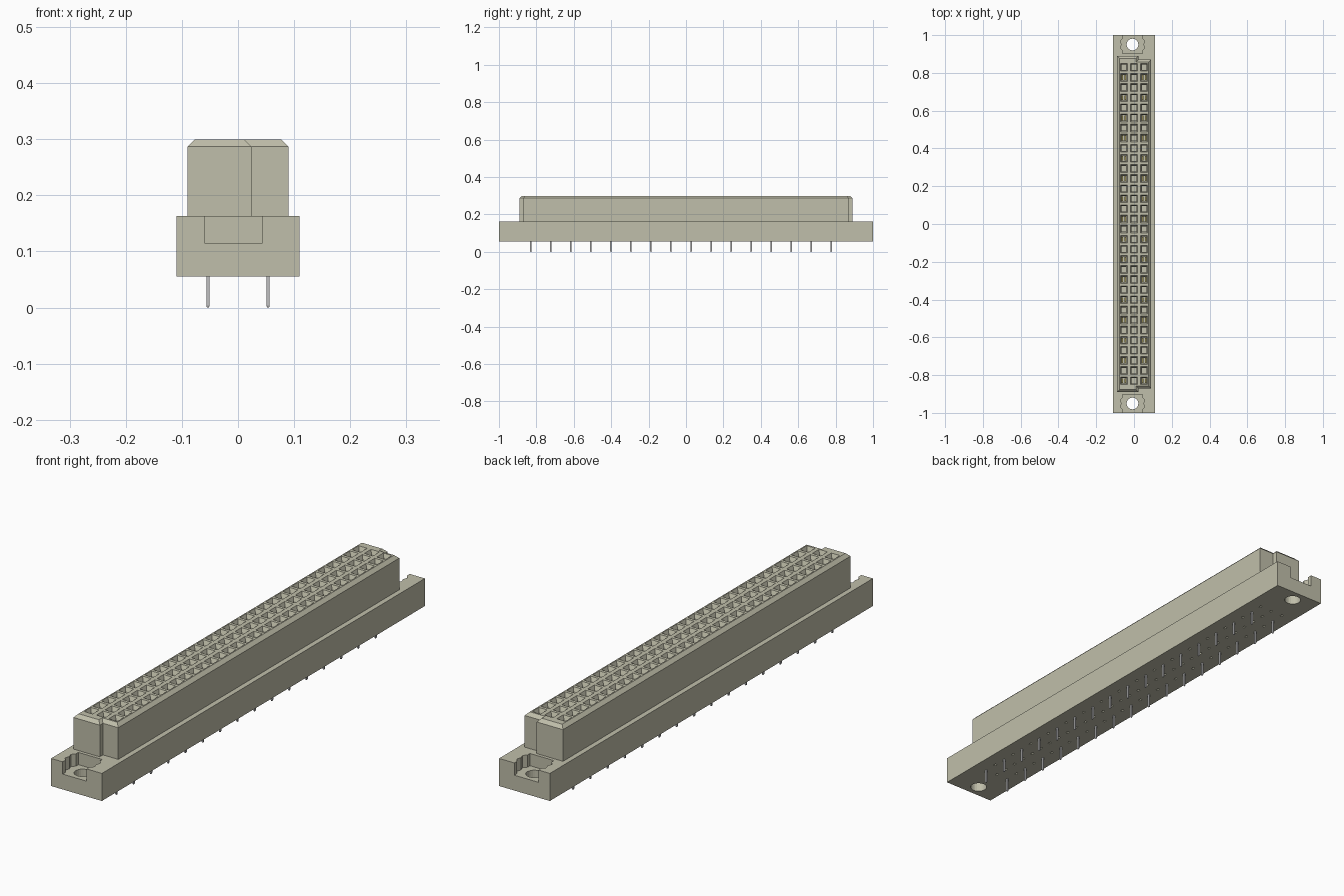
import bpy, bmesh, math
from mathutils import Vector

if "Cube" in bpy.data.objects:
    bpy.data.objects.remove(bpy.data.objects["Cube"])


def material(name, rgb, metallic=0.0):
    m = bpy.data.materials.new(name)
    m.use_nodes = True
    m.diffuse_color = (*rgb, 1)
    b = m.node_tree.nodes["Principled BSDF"]
    b.inputs["Base Color"].default_value = (*rgb, 1)
    b.inputs["Roughness"].default_value = 0.6
    return m


BEIGE = material("beige plastic", (0.53, 0.52, 0.405))
GOLD = material("dull gold", (0.45, 0.39, 0.13))
STEEL = material("pin grey", (0.52, 0.52, 0.53))


def finish(bm, name, mat):
    bmesh.ops.recalc_face_normals(bm, faces=bm.faces)
    me = bpy.data.meshes.new(name)
    bm.to_mesh(me)
    bm.free()
    me.materials.append(mat)
    ob = bpy.data.objects.new(name, me)
    bpy.context.collection.objects.link(ob)
    return ob


def loft(bm, sections):
    """Closed solid through (outline, z) sections with equal point counts."""
    rings = [[bm.verts.new((x, y, z)) for x, y in pts] for pts, z in sections]
    bm.faces.new(rings[0])
    bm.faces.new(rings[-1])
    n = len(rings[0])
    for a, b in zip(rings, rings[1:]):
        for i in range(n):
            j = (i + 1) % n
            bm.faces.new((a[i], a[j], b[j], b[i]))


def rect(cx, cy, hx, hy):
    return [(cx - hx, cy - hy), (cx + hx, cy - hy), (cx + hx, cy + hy), (cx - hx, cy + hy)]


def cut(ob, cutter):
    cutter.hide_render = True
    mod = ob.modifiers.new("cut", "BOOLEAN")
    mod.operation = "DIFFERENCE"
    mod.solver = "EXACT"
    mod.object = cutter
    bpy.context.view_layer.objects.active = ob
    bpy.ops.object.modifier_apply(modifier=mod.name)
    bpy.data.objects.remove(cutter)


BASE_Z, DECK_Z, TOP_Z = 0.055, 0.163, 0.30
PITCH = 0.0535
COLS = (-PITCH, 0, PITCH)
ROWS = [(r - 15.5) * PITCH for r in range(32)]


def has_contact(c, r):
    return c != 0 and r % 2 == 0


# Mounting base
bm = bmesh.new()
loft(bm, [(rect(0, 0, 0.11, 1), BASE_Z), (rect(0, 0, 0.11, 1), DECK_Z)])
base = finish(bm, "mounting_base", BEIGE)

# Open end pockets with a bulge for the nut
HOLE_X, HOLE_Y = -0.008, 0.95
half = [(0.052, 1.02), (0.052, 0.982), (0.064, 0.968), (0.058, 0.95),
        (0.064, 0.932), (0.052, 0.918), (0.052, 0.903)]
bm = bmesh.new()
for s in (-1, 1):
    outline = [(HOLE_X + x, s * y) for x, y in half]
    outline += [(HOLE_X - x, s * y) for x, y in reversed(half)]
    loft(bm, [(outline, 0.115), (outline, 0.2)])
cut(base, finish(bm, "pocket_cutter", BEIGE))

# Screw holes and small slots in the underside
bm = bmesh.new()
for s in (-1, 1):
    circle = [(HOLE_X + 0.031 * math.cos(a * math.pi / 12),
               s * HOLE_Y + 0.031 * math.sin(a * math.pi / 12)) for a in range(24)]
    loft(bm, [(circle, 0.0), (circle, 0.14)])
for c in COLS:
    for r, y in enumerate(ROWS):
        if not has_contact(c, r):
            slot = rect(c, y, 0.004, 0.006)
            loft(bm, [(slot, 0.04), (slot, 0.075)])
cut(base, finish(bm, "hole_cutter", BEIGE))


# Socket block with stepped ends and a chamfered top edge
def block_outline(d):
    right = [(0.09 - d, 0.87 - d), (0.024 - d, 0.87 - d),
             (0.024 - d, 0.89 - d), (-0.09 + d, 0.89 - d)]
    return right + [(x, -y) for x, y in reversed(right)]


bm = bmesh.new()
loft(bm, [(block_outline(0), DECK_Z), (block_outline(0), 0.287),
          (block_outline(0.013), TOP_Z)])
block = finish(bm, "socket_block", BEIGE)

# Tapered socket openings
bm = bmesh.new()
for c in COLS:
    for r, y in enumerate(ROWS):
        well = rect(c, y, 0.012, 0.014)
        mouth = rect(c, y, 0.0185, 0.0205)
        loft(bm, [(well, 0.22), (well, 0.285), (mouth, TOP_Z), (mouth, TOP_Z + 0.02)])
cut(block, finish(bm, "socket_cutter", BEIGE))

# Spring contacts in the sockets, and solder pins below
springs, pins = bmesh.new(), bmesh.new()
for c in COLS:
    for r, y in enumerate(ROWS):
        if has_contact(c, r):
            for s in (-1, 1):
                blade = rect(c + s * 0.0075, y, 0.004, 0.0125)
                loft(springs, [(blade, 0.215), (blade, 0.278)])
            pin = rect(c, y, 0.003, 0.004)
            tip = rect(c, y, 0.0018, 0.0025)
            loft(pins, [(tip, 0.0), (pin, 0.004), (pin, 0.07)])
finish(springs, "spring_contacts", GOLD)
finish(pins, "solder_pins", STEEL)
